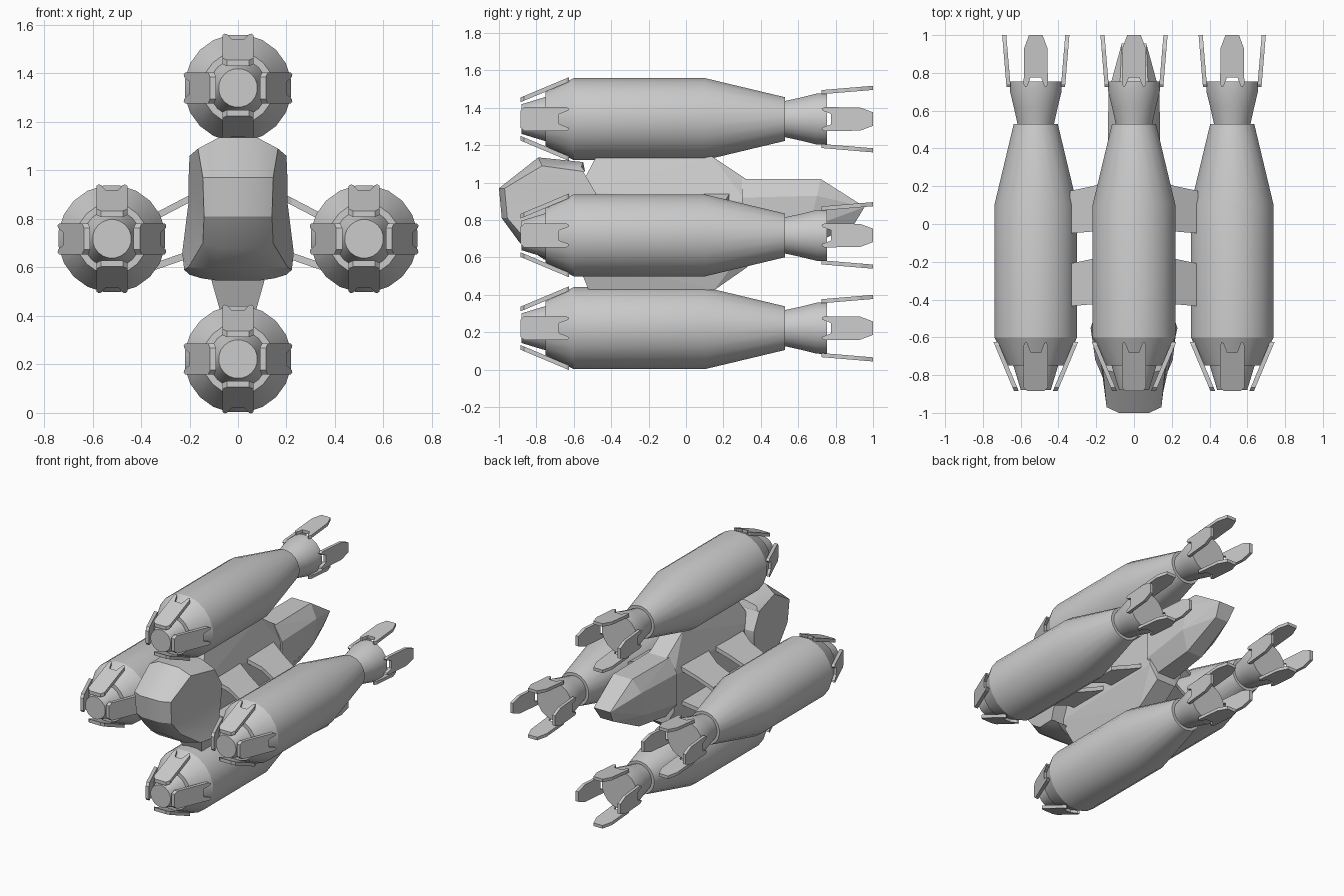
import bpy, bmesh, math
from mathutils import Vector

if "Cube" in bpy.data.objects:
    bpy.data.objects.remove(bpy.data.objects["Cube"])


def make(name, bm, smooth=None):
    bmesh.ops.recalc_face_normals(bm, faces=bm.faces[:])
    me = bpy.data.meshes.new(name)
    bm.to_mesh(me)
    bm.free()
    ob = bpy.data.objects.new(name, me)
    bpy.context.collection.objects.link(ob)
    if smooth:
        bpy.ops.object.select_all(action='DESELECT')
        ob.select_set(True)
        bpy.context.view_layer.objects.active = ob
        bpy.ops.object.shade_smooth_by_angle(angle=math.radians(smooth))
    return ob


def lathe(name, profile, centre, sides=20):
    """Revolve (y, radius) profile around a y axis through centre (x, z)."""
    bm = bmesh.new()
    rings = []
    for y, r in profile:
        ring = []
        for i in range(sides):
            a = 2 * math.pi * (i + 0.5) / sides
            ring.append(bm.verts.new((centre[0] + r * math.cos(a), y, centre[1] + r * math.sin(a))))
        rings.append(ring)
    for a, b in zip(rings, rings[1:]):
        for i in range(sides):
            j = (i + 1) % sides
            bm.faces.new((a[i], a[j], b[j], b[i]))
    bm.faces.new(rings[0])
    bm.faces.new(rings[-1])
    return make(name, bm, 24)


def fins(name, half, y0, r0, y1, r1, thick, centre):
    """Four tilted plates; half is a (y, half width) outline, radius runs r0 to r1."""
    bm = bmesh.new()
    outline = half + [(y, -u) for y, u in reversed(half)]
    for k in range(4):
        a = k * math.pi / 2
        out = Vector((math.cos(a), 0, math.sin(a)))
        side = Vector((-math.sin(a), 0, math.cos(a)))
        layers = []
        for t in (0, thick):
            layers.append([bm.verts.new(Vector((centre[0], y, centre[1])) + side * u
                                        + out * (r0 + (r1 - r0) * (y - y0) / (y1 - y0) - t))
                           for y, u in outline])
        top, low = layers
        bm.faces.new(top)
        bm.faces.new(low)
        for i in range(len(top)):
            j = (i + 1) % len(top)
            bm.faces.new((top[i], top[j], low[j], low[i]))
    return make(name, bm)


def hull(name, pts):
    """Convex solid from points mirrored across x."""
    bm = bmesh.new()
    for x, y, z in pts:
        for s in (-1, 1):
            bm.verts.new((s * x, y, z))
    bmesh.ops.convex_hull(bm, input=bm.verts[:])
    bmesh.ops.dissolve_limit(bm, angle_limit=0.02, verts=bm.verts[:], edges=bm.edges[:])
    return make(name, bm)


# Four engine pods with nose and tail plates
pod = [(-0.88, 0.08), (-0.75, 0.12), (-0.75, 0.147), (-0.60, 0.222), (0.10, 0.222),
       (0.53, 0.118), (0.53, 0.098), (0.62, 0.118), (0.70, 0.138), (0.755, 0.14)]
nose_plate = [(-0.885, 0.045), (-0.865, 0.064), (-0.64, 0.064), (-0.625, 0.055),
              (-0.63, 0.045), (-0.68, 0.026)]
tail_plate = [(1.0, 0.036), (0.93, 0.062), (0.74, 0.064), (0.725, 0.055),
              (0.73, 0.045), (0.775, 0.028)]
pods = {"top": (0, 1.34), "bottom": (0, 0.222), "left": (-0.52, 0.718), "right": (0.52, 0.718)}
for label, c in pods.items():
    lathe(label + "_engine_pod", pod, c)
    fins(label + "_nose_plates", nose_plate, -0.885, 0.115, -0.63, 0.222, 0.025, c)
    fins(label + "_tail_plates", tail_plate, 0.725, 0.155, 1.0, 0.178, 0.022, c)

# Central fuselage
hull("fuselage", [(0.07, -0.48, 1.14), (0.07, 0.14, 1.14), (0.07, 0.32, 1.02),
                  (0.13, -0.58, 0.95), (0.13, 0.32, 0.90), (0.13, -0.60, 0.62),
                  (0.13, 0.32, 0.65), (0.075, -0.52, 0.425), (0.075, 0.15, 0.425),
                  (0.075, 0.33, 0.55)])

# Faceted tail block
hull("tail_block", [(0.08, 0.30, 1.02), (0.14, 0.30, 0.92), (0.14, 0.30, 0.70), (0.07, 0.30, 0.60),
                    (0.075, 0.72, 1.02), (0.135, 0.70, 0.93), (0.135, 0.66, 0.76),
                    (0.06, 0.62, 0.64), (0.065, 0.955, 0.87), (0.05, 0.90, 0.78)])

# Cockpit: each row gives centre strip, panel edge and rear edge
rows = [
    ((0.09, -0.55, 1.11), (0.17, -0.56, 1.085), (0.19, -0.54, 1.06)),
    ((0.08, -0.79, 1.135), (0.165, -0.77, 1.09), (0.20, -0.55, 1.06)),
    ((0.08, -1.00, 0.97), (0.145, -0.97, 0.97), (0.205, -0.48, 0.94)),
    ((0.07, -0.985, 0.81), (0.14, -0.955, 0.81), (0.205, -0.48, 0.86)),
    ((0.07, -0.89, 0.68), (0.145, -0.86, 0.70), (0.23, -0.55, 0.66)),
    ((0.10, -0.76, 0.59), (0.205, -0.72, 0.60), (0.222, -0.58, 0.59)),
    ((0.08, -0.60, 0.545), (0.15, -0.57, 0.555), (0.20, -0.55, 0.57)),
]
bm = bmesh.new()
grid = [[bm.verts.new((-x, y, z)) for x, y, z in reversed(row)]
        + [bm.verts.new(p) for p in row] for row in rows]
for a, b in zip(grid, grid[1:]):
    for i in range(6):
        j = (i + 1) % 6
        bm.faces.new((a[i], a[j], b[j], b[i]))
bm.faces.new(grid[0])
bm.faces.new(grid[-1])
make("cockpit", bm, 25)

# Flat struts joining the fuselage to the side pods
for level, (z_in, z_out) in {"upper": (0.945, 0.825), "lower": (0.70, 0.62)}.items():
    for place, mid in (("front", -0.31), ("rear", 0.075)):
        for label, s in (("left", -1), ("right", 1)):
            bm = bmesh.new()
            plan = [(0.11, mid - 0.16), (0.22, mid - 0.115), (0.34, mid - 0.125),
                    (0.34, mid + 0.10), (0.22, mid + 0.125), (0.11, mid + 0.16)]
            vs = []
            for x, y in plan:
                z = z_in + (z_out - z_in) * (x - 0.11) / 0.23
                vs.append(bm.verts.new((s * x, y, z)))
            f = bm.faces.new(vs)
            new = bmesh.ops.extrude_face_region(bm, geom=[f], use_keep_orig=True)
            for v in new["geom"]:
                if isinstance(v, bmesh.types.BMVert):
                    v.co.z -= 0.03
            make(f"{level}_{place}_{label}_strut", bm)
